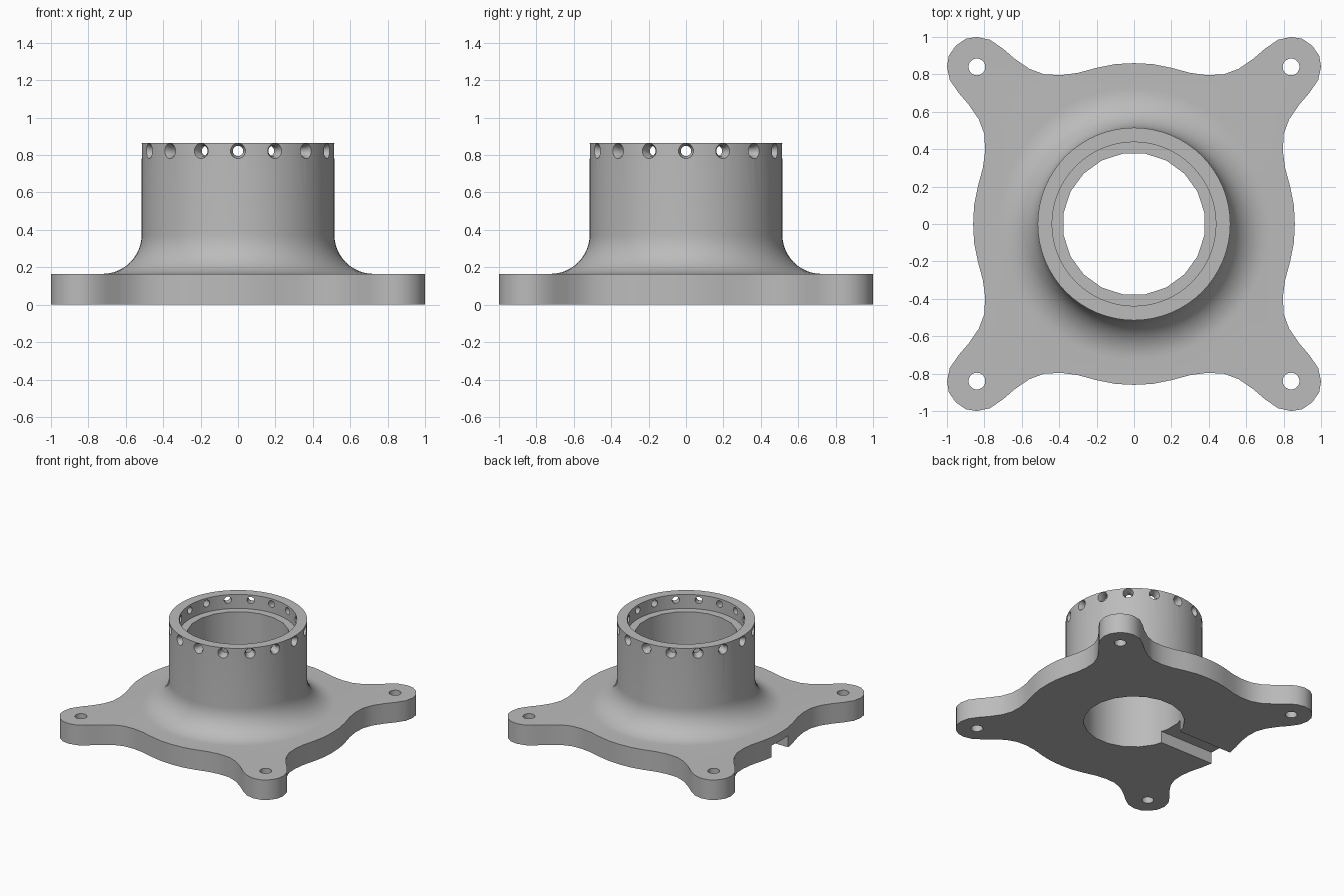
import bpy, bmesh
from math import pi, sin, cos, radians
from mathutils import Matrix, Vector

old = bpy.data.objects.get("Cube")
if old:
    bpy.data.objects.remove(old, do_unlink=True)

grey = bpy.data.materials.new("plain grey")
grey.use_nodes = True
COLOUR = (0.5, 0.5, 0.5, 1)
grey.diffuse_color = COLOUR
grey.node_tree.nodes["Principled BSDF"].inputs["Base Color"].default_value = COLOUR


def finish(name, bm):
    bmesh.ops.recalc_face_normals(bm, faces=bm.faces)
    mesh = bpy.data.meshes.new(name)
    bm.to_mesh(mesh)
    bm.free()
    mesh.materials.append(grey)
    ob = bpy.data.objects.new(name, mesh)
    bpy.context.collection.objects.link(ob)
    return ob


def prism(name, outline, z0, z1):
    """Extrude a flat outline from z0 to z1."""
    bm = bmesh.new()
    face = bm.faces.new([bm.verts.new((x, y, z0)) for x, y in outline])
    grown = bmesh.ops.extrude_face_region(bm, geom=[face])["geom"]
    top = [v for v in grown if isinstance(v, bmesh.types.BMVert)]
    bmesh.ops.translate(bm, verts=top, vec=(0, 0, z1 - z0))
    return finish(name, bm)


def lathe(name, profile, sides, matrix=Matrix(), turn=0.0):
    """Solid of revolution; the profile gives (radius, height) from bottom to top."""
    bm = bmesh.new()
    rings = []
    for r, z in profile:
        angles = [2 * pi * (i + turn) / sides for i in range(sides)]
        rings.append([bm.verts.new((r * cos(a), r * sin(a), z)) for a in angles])
    for low, high in zip(rings, rings[1:]):
        for i in range(sides):
            j = (i + 1) % sides
            bm.faces.new((low[i], low[j], high[j], high[i]))
    bm.faces.new(rings[0])
    bm.faces.new(rings[-1])
    bm.transform(matrix)
    return finish(name, bm)


def combine(target, tool, operation):
    """Apply an exact boolean and drop the tool."""
    tool.hide_render = True
    mod = target.modifiers.new("boolean", 'BOOLEAN')
    mod.operation, mod.solver, mod.object = operation, 'EXACT', tool
    bpy.context.view_layer.objects.active = target
    bpy.ops.object.modifier_apply(modifier=mod.name)
    bpy.data.objects.remove(tool, do_unlink=True)


# Base plate: one eighth of the outline, mirrored on the diagonal, turned four times
eighth = [(0, .86), (.1, .855), (.2, .835), (.3, .808), (.39, .796), (.48, .80),
          (.56, .83), (.64, .885), (.70, .937), (.77, .985), (.84, 1.0),
          (.90, .99), (.953, .953)]
quarter = eighth + [(y, x) for x, y in eighth[-2:0:-1]]
outline = []
for k in range(4):
    spin = Matrix.Rotation(-k * pi / 2, 2)
    outline += [tuple(spin @ Vector(p)) for p in quarter]
PLATE = 0.165
flange = prism("mounting_flange", outline, 0, PLATE)

# Hub with a concave fillet flowing into the plate
WALL, TOP, FILLET = 0.515, 0.865, 0.21
hub_profile = [(WALL + FILLET, 0.08)]
for i in range(13):
    a = radians(90 * i / 12)
    hub_profile.append((WALL + FILLET * (1 - sin(a)),
                        PLATE + FILLET * (1 - cos(a))))
hub_profile.append((WALL, TOP))
combine(flange, lathe("hub", hub_profile, 64), 'UNION')

# Through bore and the wider recess at the rim
bore = lathe("bore_cutter", [(.381, -.1), (.381, 1)], 20, turn=.5)
combine(flange, bore, 'DIFFERENCE')
recess = lathe("recess_cutter", [(.438, .75), (.438, 1)], 64)
combine(flange, recess, 'DIFFERENCE')

# Cable slot under the plate, from the bore out through one side
slot = prism("slot_cutter", [(-1.1, -.108), (-.2, -.108), (-.2, .108), (-1.1, .108)],
             -.1, .097)
combine(flange, slot, 'DIFFERENCE')

# Screw holes in the four ears
for sx in (-1, 1):
    for sy in (-1, 1):
        place = Matrix.Translation((sx * .84, sy * .84, 0))
        hole = lathe("ear_hole_cutter", [(.045, -.1), (.045, .3)], 20, place)
        combine(flange, hole, 'DIFFERENCE')

# Ring of countersunk radial holes around the rim
HOLES = 16
for k in range(HOLES):
    place = (Matrix.Translation((0, 0, .822))
             @ Matrix.Rotation(2 * pi * k / HOLES, 4, 'Z')
             @ Matrix.Rotation(pi / 2, 4, 'Y'))
    hole = lathe("rim_hole_cutter",
                 [(.028, .38), (.028, .49), (.04, .512), (.045, .53)], 20, place)
    combine(flange, hole, 'DIFFERENCE')

bpy.ops.object.select_all(action='DESELECT')
flange.select_set(True)
bpy.context.view_layer.objects.active = flange
bpy.ops.object.shade_smooth_by_angle(angle=radians(30))
